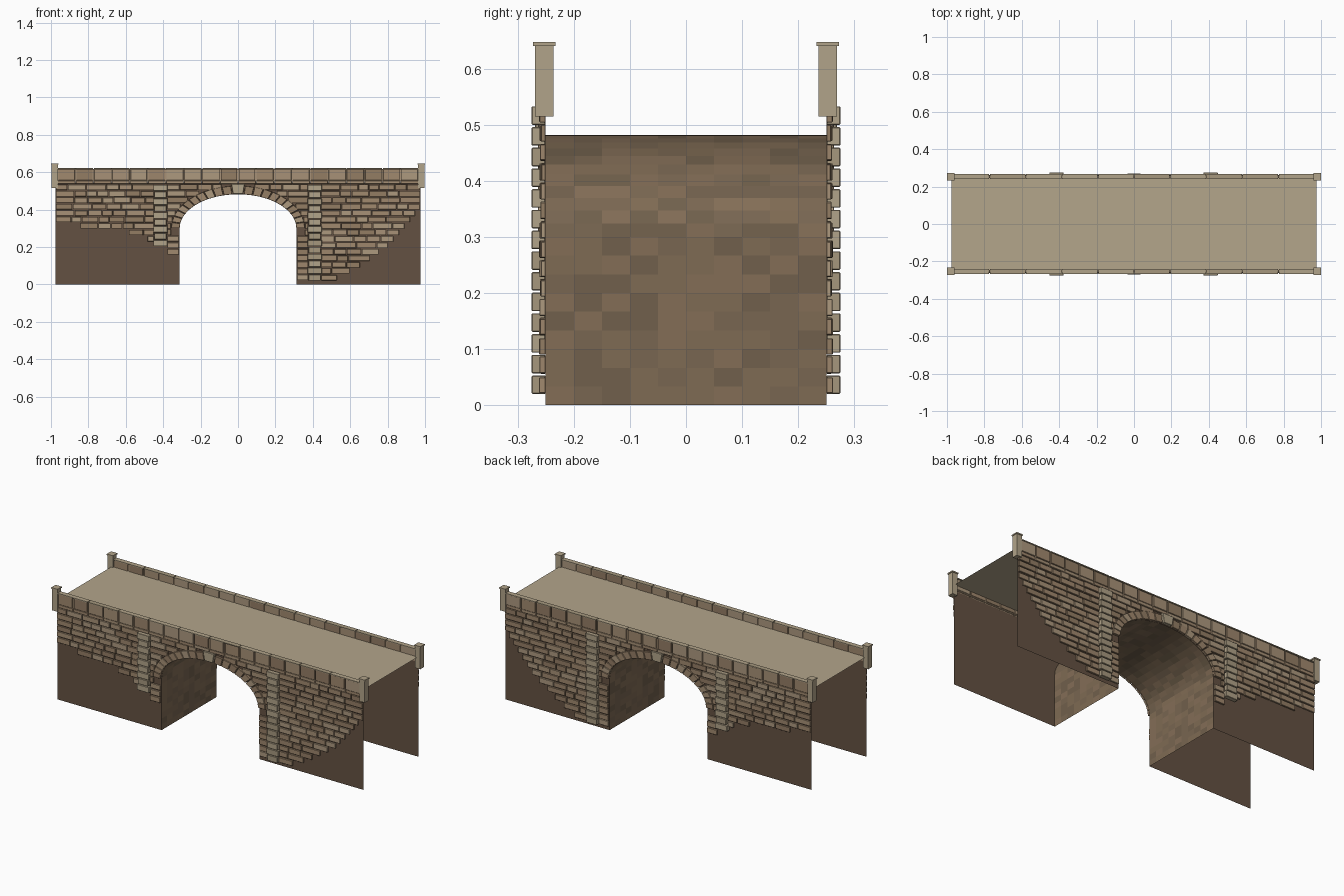
import bpy, bmesh, math, random

if "Cube" in bpy.data.objects:
    bpy.data.objects.remove(bpy.data.objects["Cube"])

random.seed(7)
HALF_L, WALL_Y, DECK_Z = 0.975, 0.25, 0.577
ARCH_W, SPRING, APEX = 0.312, 0.30, 0.482


def material(name, rgb):
    m = bpy.data.materials.new(name)
    m.diffuse_color = [(c / 255) ** 2.2 for c in rgb] + [1]
    m.use_nodes = True
    m.node_tree.nodes["Principled BSDF"].inputs["Base Color"].default_value = m.diffuse_color
    return m


STONE = [material("stone_%d" % i, c) for i, c in enumerate(
    [(166, 144, 118), (156, 133, 108), (172, 152, 126), (146, 124, 100), (160, 136, 110)])]
PALE = [material("pale_stone_%d" % i, c) for i, c in enumerate([(176, 162, 136), (164, 150, 125)])]
TILE = [material("tunnel_%d" % i, c) for i, c in enumerate(
    [(126, 106, 84), (120, 102, 82), (130, 109, 87), (112, 96, 77)])]
MORTAR = [material("mortar", (100, 82, 68))]
ROAD = [material("road", (178, 164, 138))]


def finish(bm, name, mats, mirror=False, bevel=0):
    bmesh.ops.recalc_face_normals(bm, faces=bm.faces)
    me = bpy.data.meshes.new(name)
    bm.to_mesh(me)
    bm.free()
    for m in mats:
        me.materials.append(m)
    ob = bpy.data.objects.new(name, me)
    bpy.context.collection.objects.link(ob)
    if bevel:
        b = ob.modifiers.new("worn_edges", "BEVEL")
        b.width, b.segments = bevel, 1
    if mirror:
        m = ob.modifiers.new("both_sides", "MIRROR")
        m.use_axis = (False, True, False)
        m.use_mirror_merge = False
    return ob


def block(bm, quad, y_in, y_out, nmats):
    """Solid with a four-cornered (x, z) outline on the front (-y) side."""
    a = [bm.verts.new((x, -y_in, z)) for x, z in quad]
    b = [bm.verts.new((x, -y_out, z)) for x, z in quad]
    faces = [bm.faces.new(a), bm.faces.new(b[::-1])]
    faces += [bm.faces.new((a[i], a[i - 1], b[i - 1], b[i])) for i in range(4)]
    idx = random.randrange(nmats)
    for f in faces:
        f.material_index = idx


def rect(x0, x1, z0, z1):
    return [(x0, z0), (x1, z0), (x1, z1), (x0, z1)]


def interp(table, z):
    if z <= table[0][0]:
        return table[0][1]
    for (z0, x0), (z1, x1) in zip(table, table[1:]):
        if z <= z1:
            return x0 + (x1 - x0) * (z - z0) / (z1 - z0)
    return table[-1][1]


def arch_point(t, grow=0.0):
    return ((ARCH_W + grow) * math.cos(t), SPRING + (APEX - SPRING + grow) * math.sin(t))


# Arch outline from the right foot over the crown to the left foot
SEG = 24
curve = [arch_point(math.pi * i / SEG) for i in range(SEG + 1)]
side = [SPRING * i / 9 for i in range(9)]
profile = [(ARCH_W, z) for z in side] + curve + [(-ARCH_W, z) for z in reversed(side)]

# Tunnel lining made of tinted tiles
bm = bmesh.new()
grid = [[bm.verts.new((x, -WALL_Y + 0.05 * j, z)) for j in range(11)] for x, z in profile]
for r0, r1 in zip(grid, grid[1:]):
    for j in range(10):
        f = bm.faces.new((r0[j], r0[j + 1], r1[j + 1], r1[j]))
        f.material_index = random.randrange(4)
finish(bm, "tunnel_lining", TILE)

# Thin side walls with the arch opening
bm = bmesh.new()
TOP = 0.545
columns = [rect(-HALF_L, -ARCH_W, 0, TOP), rect(ARCH_W, HALF_L, 0, TOP)]
columns += [[b, a, (a[0], TOP), (b[0], TOP)] for a, b in zip(curve, curve[1:])]
for quad in columns:
    bm.faces.new([bm.verts.new((x, -WALL_Y, z)) for x, z in quad])
bmesh.ops.remove_doubles(bm, verts=bm.verts, dist=1e-5)
finish(bm, "side_wall", MORTAR, mirror=True)

# Road deck
bm = bmesh.new()
bm.faces.new([bm.verts.new((x * HALF_L, y * WALL_Y, DECK_Z))
              for x, y in ((-1, -1), (1, -1), (1, 1), (-1, 1))])
finish(bm, "road_deck", ROAD)

# Rubble courses, with a stepped lower edge on each side
LEFT = [(0.20, -0.455), (0.24, -0.50), (0.27, -0.62), (0.30, -0.88), (0.33, -HALF_L)]
RIGHT = [(0.02, 0.53), (0.06, 0.61), (0.12, 0.70), (0.19, 0.80), (0.27, 0.87), (0.33, 0.92), (0.40, HALF_L)]
bm = bmesh.new()
ROW = 0.0345


def lay_course(x0, x1, z0):
    if x1 - x0 < 0.015:
        return
    x = x0
    while x < x1 - 0.001:
        w = random.uniform(0.055, 0.11)
        end = x1 if x1 - x - w < 0.04 else x + w
        lo, hi = random.uniform(0.001, 0.003), random.uniform(0.002, 0.005)
        block(bm, rect(x + 0.002, end - 0.002, z0 + lo, z0 + ROW - hi),
              WALL_Y + 0.0005, WALL_Y + random.uniform(0.008, 0.012), 5)
        x = end


for i in range(15):
    z = 0.02 + i * ROW
    h = (z + ROW / 2 - SPRING) / (APEX - SPRING + 0.045)
    inner = ARCH_W + 0.002 if z < 0.25 else (ARCH_W + 0.045) * math.sqrt(max(0, 1 - max(h, 0) ** 2))
    if z > 0.20:
        lay_course(interp(LEFT, z), -0.448, z)
    if z > 0.155:
        lay_course(-0.38, -inner, z)
    lay_course(inner, 0.377, z)
    lay_course(0.443, interp(RIGHT, z), z)
finish(bm, "wall_stones", STONE, mirror=True, bevel=0.0012)

# Raised pilaster stones either side of the arch
bm = bmesh.new()
for cx, first in ((-0.415, 5), (0.41, 0)):
    for i in range(first, 14):
        z = 0.02 + i * 0.0369
        w = 0.038 if i % 2 else 0.032
        block(bm, rect(cx - w, cx + w, z, z + 0.033), WALL_Y + 0.0005, WALL_Y + 0.025, 2)
finish(bm, "pilaster_stones", PALE, mirror=True, bevel=0.0015)

# Arch ring stones, leaving room for the keystone
bm = bmesh.new()
for s in (0, 1):
    N, span = 10, math.pi / 2 - 0.10
    for i in range(N):
        t0, t1 = span * i / N + 0.006, span * (i + 1) / N - 0.006
        if s:
            t0, t1 = math.pi - t1, math.pi - t0
        block(bm, [arch_point(t0), arch_point(t0, 0.045), arch_point(t1, 0.045), arch_point(t1)],
              WALL_Y + 0.0005, WALL_Y + 0.014, 5)
finish(bm, "arch_ring", STONE, mirror=True, bevel=0.0012)

# Keystone
bm = bmesh.new()
block(bm, [(-0.026, 0.484), (0.026, 0.484), (0.036, 0.537), (-0.036, 0.537)], WALL_Y, WALL_Y + 0.019, 1)
finish(bm, "keystone", PALE, mirror=True, bevel=0.0015)

# Parapet: string course, upright blocks and coping slabs
bm = bmesh.new()
for i in range(20):
    x = -0.965 + i * 0.0965
    block(bm, rect(x + 0.0015, x + 0.095, 0.537, 0.555), 0.2505, 0.262, 5)
finish(bm, "string_course", STONE, mirror=True, bevel=0.0012)

bm = bmesh.new()
for i in range(20):
    x = -0.965 + i * 0.0965
    g = random.uniform(0.002, 0.005)
    block(bm, rect(x + g, x + 0.0965 - g, 0.556, 0.617), 0.244, random.uniform(0.262, 0.266), 5)
block(bm, rect(-0.965, 0.965, 0.550, 0.616), 0.247, 0.256, 1)
finish(bm, "parapet_blocks", STONE, mirror=True, bevel=0.0015)

bm = bmesh.new()
for i in range(10):
    x = -0.965 + i * 0.193
    block(bm, rect(x + 0.002, x + 0.191, 0.617, 0.622), 0.240, 0.268, 2)
finish(bm, "coping_slabs", PALE, mirror=True)

# End posts with caps
bm = bmesh.new()
for cx in (-0.98, 0.98):
    block(bm, rect(cx - 0.0165, cx + 0.0165, 0.515, 0.640), 0.236, 0.269, 1)
    block(bm, rect(cx - 0.02, cx + 0.02, 0.640, 0.647), 0.2325, 0.2725, 1)
finish(bm, "end_posts", PALE, mirror=True)
